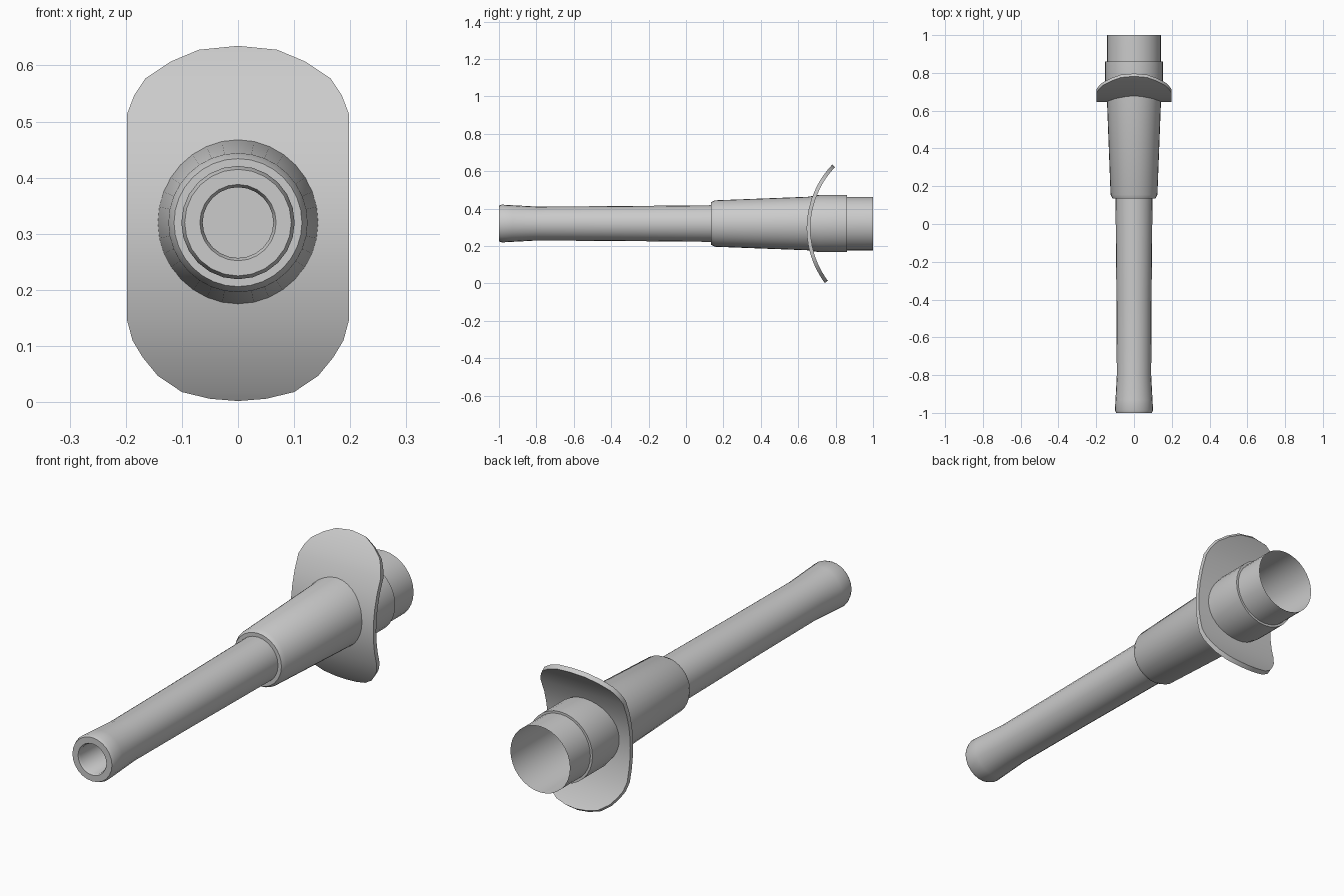
import bpy, bmesh, math

if "Cube" in bpy.data.objects:
    bpy.data.objects.remove(bpy.data.objects["Cube"])

CZ = 0.32  # height of the bore axis

steel = bpy.data.materials.new("light_grey_steel")
steel.diffuse_color = (0.6, 0.6, 0.6, 1)
steel.use_nodes = True
steel.node_tree.nodes["Principled BSDF"].inputs["Base Color"].default_value = steel.diffuse_color


def finish(name, bm):
    """Turn a bmesh into a smooth-shaded grey object."""
    bmesh.ops.recalc_face_normals(bm, faces=bm.faces)
    mesh = bpy.data.meshes.new(name)
    bm.to_mesh(mesh)
    bm.free()
    mesh.materials.append(steel)
    obj = bpy.data.objects.new(name, mesh)
    bpy.context.collection.objects.link(obj)
    bpy.ops.object.select_all(action='DESELECT')
    obj.select_set(True)
    bpy.context.view_layer.objects.active = obj
    bpy.ops.object.shade_smooth_by_angle(angle=math.radians(30))
    return obj


def lathe(name, profile, sides, cap_start=False):
    """Revolve (y, radius) points around the bore axis."""
    bm = bmesh.new()
    rings = []
    for y, r in profile:
        angles = [2 * math.pi * i / sides for i in range(sides)]
        rings.append([bm.verts.new((r * math.sin(a), y, CZ + r * math.cos(a))) for a in angles])
    for a, b in zip(rings, rings[1:]):
        for i in range(sides):
            j = (i + 1) % sides
            bm.faces.new((a[i], a[j], b[j], b[i]))
    if cap_start:
        bm.faces.new(rings[0])
    return finish(name, bm)


# Barrel: bore floor, bore wall, muzzle, flare and long tube
lathe("barrel", [(-0.70, 0.063), (-0.99, 0.063), (-1.0, 0.068), (-1.0, 0.095),
                 (-0.985, 0.101), (-0.93, 0.098), (-0.80, 0.091), (-0.4, 0.093),
                 (0.15, 0.098)], 24, cap_start=True)

# Tapered sleeve around the barrel, with a chamfered front lip and rear step
lathe("sleeve", [(0.135, 0.097), (0.135, 0.114), (0.155, 0.124), (0.65, 0.143),
                 (0.71, 0.153), (0.86, 0.153), (0.86, 0.143)], 32)

# Open breech tube
lathe("breech_tube", [(0.62, 0.141), (0.86, 0.143), (1.0, 0.143)], 32, cap_start=True)

# Curved shield: half outline (x, z) from bottom to top
outline = [(0.0, 0.002), (0.05, 0.006), (0.10, 0.018), (0.143, 0.047), (0.17, 0.08),
           (0.188, 0.11), (0.198, 0.147), (0.198, 0.20), (0.198, 0.25), (0.198, 0.295),
           (0.198, 0.34), (0.198, 0.39), (0.198, 0.45), (0.198, 0.513), (0.185, 0.547),
           (0.165, 0.577), (0.12, 0.607), (0.07, 0.628), (0.0, 0.635)]
R, MID, FRONT, THICK = 0.49, 0.295, 0.645, 0.02

bm = bmesh.new()
layers = []
for depth in (0, THICK):
    rows = []
    for x, z in outline:
        t = math.asin((z - MID) / R)
        y = FRONT + R - (R - depth) * math.cos(t)
        zz = MID + (R - depth) * math.sin(t)
        rows.append([bm.verts.new((sx * x, y, zz)) for sx in ((-1, 1) if x else (1,))])
    layers.append(rows)
    for a, b in zip(rows, rows[1:]):
        bm.faces.new(a + b[::-1])
# Rim joining the front and rear skins
for edge_side in (0, -1):
    for k in range(len(outline) - 1):
        f, b = layers
        bm.faces.new((f[k][edge_side], f[k + 1][edge_side],
                      b[k + 1][edge_side], b[k][edge_side]))
finish("shield", bm)
